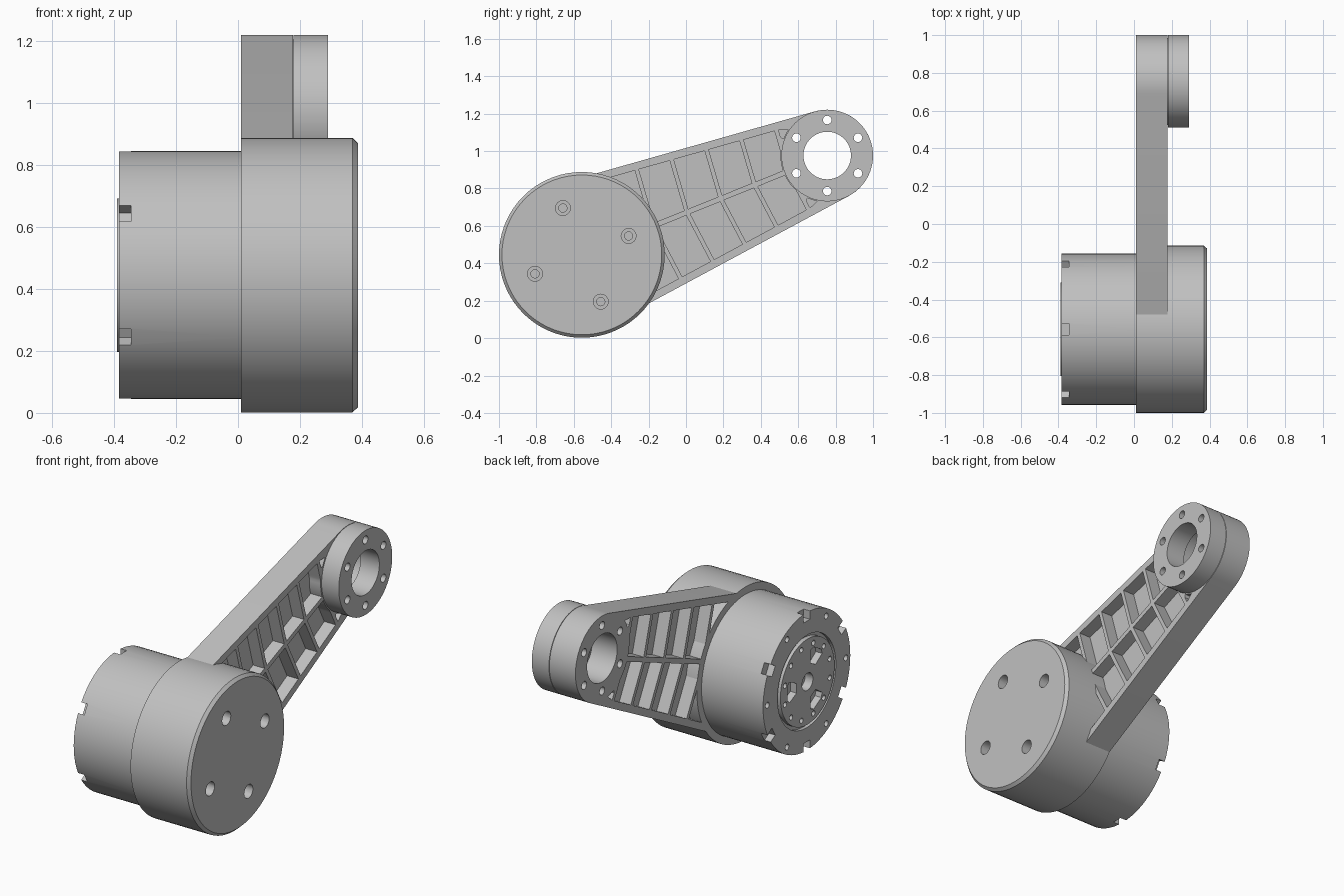
import bpy, bmesh
from math import sin, cos, pi, radians, sqrt, asin, atan2, hypot

if "Cube" in bpy.data.objects:
    bpy.data.objects.remove(bpy.data.objects["Cube"], do_unlink=True)

metal = bpy.data.materials.new("grey metal")
metal.use_nodes = True
GREY = (0.53, 0.53, 0.53, 1)
metal.diffuse_color = GREY
metal.node_tree.nodes["Principled BSDF"].inputs["Base Color"].default_value = GREY

# Joint axes run along x; positions are (y, z)
BASE = (-0.557, 0.445)
TIP = (0.755, 0.976)
R_BASE, R_TIP = 0.398, 0.245
LENGTH = hypot(TIP[0] - BASE[0], TIP[1] - BASE[1])
TILT = atan2(TIP[1] - BASE[1], TIP[0] - BASE[0])
TAPER = asin((R_BASE - R_TIP) / LENGTH)


def polar(center, radius, angle):
    return (center[0] + radius * cos(angle), center[1] + radius * sin(angle))


def circle(center, radius, n=24):
    return [polar(center, radius, 2 * pi * i / n) for i in range(n)]


def along(u, v):
    """Arm coordinates (along, across) to (y, z)."""
    return (BASE[0] + u * cos(TILT) - v * sin(TILT),
            BASE[1] + u * sin(TILT) + v * cos(TILT))


def add_prism(bm, outline, x0, x1):
    low = [bm.verts.new((x0, *p)) for p in outline]
    high = [bm.verts.new((x1, *p)) for p in outline]
    caps = [bm.faces.new(low), bm.faces.new(high)]
    n = len(low)
    for i in range(n):
        j = (i + 1) % n
        bm.faces.new((low[i], low[j], high[j], high[i]))
    return caps


def make_object(name, bm):
    bmesh.ops.recalc_face_normals(bm, faces=bm.faces)
    mesh = bpy.data.meshes.new(name)
    bm.to_mesh(mesh)
    bm.free()
    mesh.materials.append(metal)
    obj = bpy.data.objects.new(name, mesh)
    bpy.context.collection.objects.link(obj)
    return obj


def lathe(name, center, profile, closed=False, n=72):
    """Revolve (x, radius) points about the joint axis."""
    bm = bmesh.new()
    rings = [[bm.verts.new((x, *polar(center, r, 2 * pi * i / n))) for i in range(n)]
             for x, r in profile]
    pairs = list(zip(rings, rings[1:])) + ([(rings[-1], rings[0])] if closed else [])
    for a, b in pairs:
        for i in range(n):
            j = (i + 1) % n
            bm.faces.new((a[i], a[j], b[j], b[i]))
    bmesh.ops.remove_doubles(bm, verts=bm.verts, dist=1e-5)
    return make_object(name, bm)


def cut(obj, prisms):
    """Subtract a set of (outline, x0, x1) prisms."""
    bm = bmesh.new()
    for outline, x0, x1 in prisms:
        add_prism(bm, outline, x0, x1)
    cutter = make_object("cutter", bm)
    cutter.hide_render = True
    mod = obj.modifiers.new("cut", 'BOOLEAN')
    mod.operation, mod.solver, mod.object = 'DIFFERENCE', 'EXACT', cutter
    bpy.context.view_layer.update()
    result = bpy.data.meshes.new_from_object(
        obj.evaluated_get(bpy.context.evaluated_depsgraph_get()))
    obj.modifiers.clear()
    obj.data = result
    bpy.data.objects.remove(cutter, do_unlink=True)


def smooth(obj):
    bpy.ops.object.select_all(action='DESELECT')
    obj.select_set(True)
    bpy.context.view_layer.objects.active = obj
    bpy.ops.object.shade_smooth_by_angle(angle=radians(25))


def hole_ring(center, ring, radius, count, start, x0, x1):
    return [(circle(polar(center, ring, start + 2 * pi * i / count), radius, 16), x0, x1)
            for i in range(count)]


# Housing with four counterbored bolt holes
housing = lathe("housing", BASE, [(0.01, 0), (0.01, 0.443), (0.37, 0.443),
                                  (0.387, 0.427), (0.387, 0)])
cut(housing, hole_ring(BASE, 0.27, 0.04, 4, TILT, 0.33, 0.45))
cut(housing, hole_ring(BASE, 0.27, 0.022, 4, TILT, 0.25, 0.45))

# Motor with an output disc set inside a groove
motor = lathe("motor", BASE, [(0.03, 0), (0.03, 0.4), (-0.385, 0.4), (-0.385, 0.268),
                              (-0.365, 0.268), (-0.365, 0.248), (-0.39, 0.248), (-0.39, 0)])


def sector(r0, r1, w0, w1, angle):
    """Tapered slot pointing outwards from the motor axis."""
    pts = [(r0, -w0), (r1 - 0.02, -w1), (r1, 0.02 - w1),
           (r1, w1 - 0.02), (r1 - 0.02, w1), (r0, w0)]
    return [(BASE[0] + r * cos(angle) - w * sin(angle),
             BASE[1] + r * sin(angle) + w * cos(angle)) for r, w in pts]


motor_cuts = [(sector(0.35, 0.46, 0.03, 0.03, radians(30 + 60 * i)), -0.45, -0.345)
              for i in range(6)]
motor_cuts += [(sector(0.1, 0.185, 0.028, 0.06, radians(120 * i)), -0.45, -0.35)
               for i in range(3)]
motor_cuts += hole_ring(BASE, 0.36, 0.017, 6, 0, -0.45, -0.35)
motor_cuts += hole_ring(BASE, 0.212, 0.015, 12, radians(15), -0.45, -0.36)
motor_cuts.append((circle(BASE, 0.05), -0.45, -0.34))
cut(motor, motor_cuts)

# Tapered arm: hull of two circles with chamfered rims
spread, steps = pi / 2 - TAPER, 32
outline = [along(LENGTH + R_TIP * cos(a), R_TIP * sin(a))
           for a in (-spread + 2 * spread * i / steps for i in range(steps + 1))]
outline += [along(R_BASE * cos(a), R_BASE * sin(a))
            for a in (spread + 2 * (pi - spread) * i / steps for i in range(steps + 1))]
bm = bmesh.new()
rims = add_prism(bm, outline, 0.01, 0.177)
bmesh.ops.bevel(bm, geom=[e for f in rims for e in f.edges], offset=0.014,
                offset_type='OFFSET', segments=1, affect='EDGES')
arm = make_object("arm", bm)

# Weight-saving pockets on both faces, with ribs square to the arm edges
PITCH, POCKET, RIB, MARGIN, LEAN = 0.195, 0.172, 0.014, 0.042, 0.1


def pocket(start, side):
    def top(u):
        return (R_BASE - (u + 0.025) * sin(TAPER)) / cos(TAPER) - MARGIN
    left, right = [], []
    for i in range(17):
        t = i / 16
        v0 = RIB + t * (top(start) - RIB)
        v1 = RIB + t * (top(start + POCKET) - RIB)
        u0 = start + LEAN * v0
        u1 = min(start + POCKET + LEAN * v1,
                 LENGTH - sqrt(max(0.25 ** 2 - v1 ** 2, 0)))
        if u1 - u0 > 0.008:
            left.append(along(u0, side * v0))
            right.append(along(u1, side * v1))
    return left + right[::-1]


arm_cuts = []
for k in range(-1, 5):
    for side in (1, -1):
        shape = pocket(0.423 + PITCH * k, side)
        if len(shape) > 3:
            arm_cuts += [(shape, -0.05, 0.083), (shape, 0.104, 0.25)]
arm_cuts.append((circle(TIP, 0.138, 48), -0.05, 0.25))
arm_cuts += hole_ring(TIP, 0.19, 0.023, 6, pi / 2, -0.05, 0.25)
cut(arm, arm_cuts)

# Flange ring at the arm tip, on a slightly narrower neck
flange = lathe("flange", TIP, [(0.17, 0.127), (0.17, 0.23), (0.18, 0.23), (0.18, 0.245),
                               (0.29, 0.245), (0.29, 0.127)], closed=True)
cut(flange, hole_ring(TIP, 0.19, 0.023, 6, pi / 2, 0.1, 0.4))

for part in (housing, motor, arm, flange):
    smooth(part)
